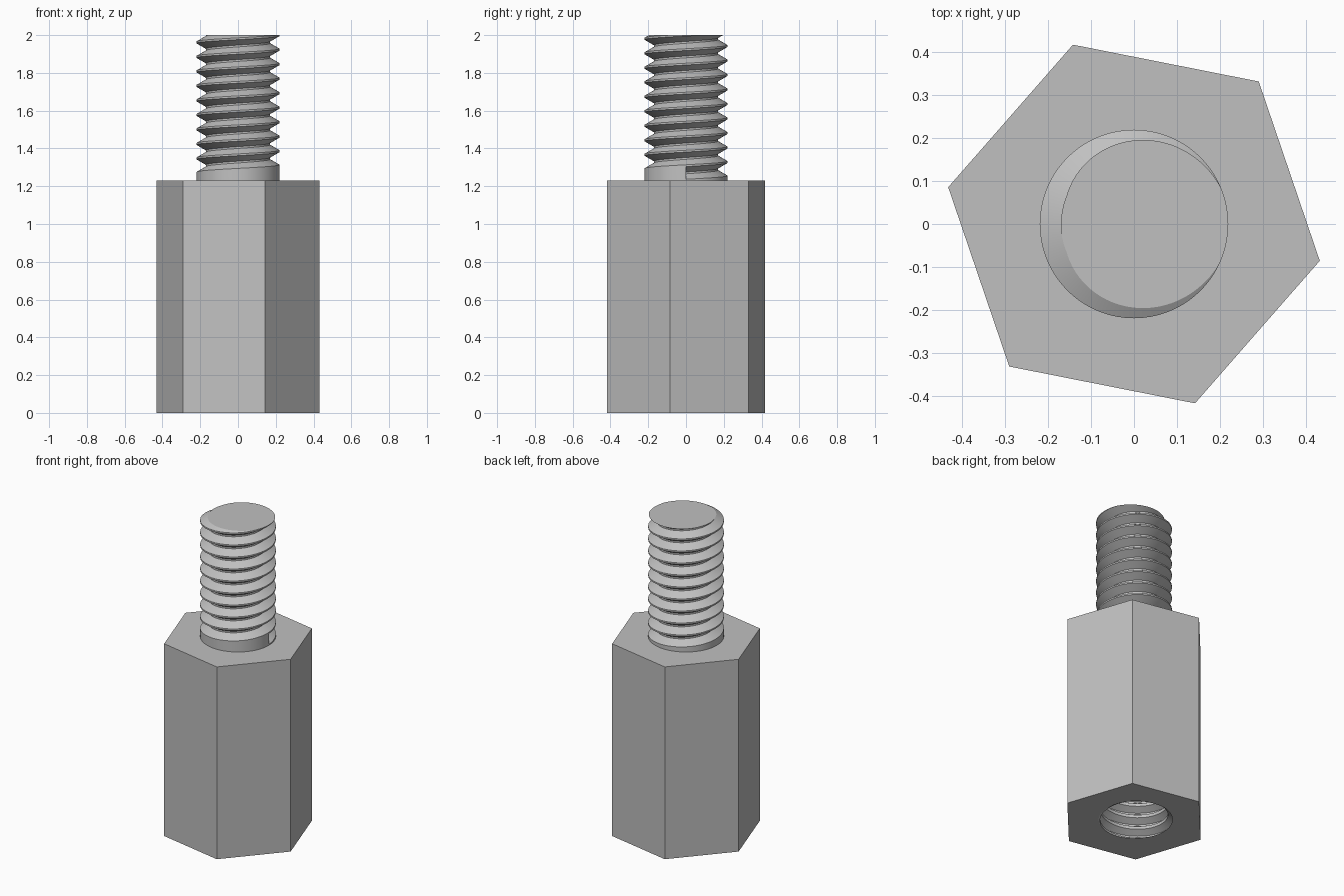
import bpy, bmesh
from math import cos, sin, tau, radians

cube = bpy.data.objects.get("Cube")
if cube:
    bpy.data.objects.remove(cube, do_unlink=True)

SEG = 72            # steps per thread turn
PITCH = 0.0768
BODY_TOP, TOP = 1.23, 2.0

steel = bpy.data.materials.new("grey_metal")
steel.use_nodes = True
colour = (0.53, 0.53, 0.53, 1)
steel.diffuse_color = colour
steel.node_tree.nodes["Principled BSDF"].inputs["Base Color"].default_value = colour


def polar(r, a, z):
    return (r * cos(a), r * sin(a), z)


def helix(bm, land_r, groove_r, land, floor, z0, turns):
    """Helical groove between lands; z0 is the lower groove edge at angle 0."""
    width = PITCH - land
    slope = (width - floor) / 2
    profile = [(land_r, 0), (groove_r, slope),
               (groove_r, slope + floor), (land_r, width)]
    count = turns * SEG
    rows = []
    for i in range(count + 1):
        a = tau * (i % SEG) / SEG
        rows.append([bm.verts.new(polar(r, a, z0 + PITCH * i / SEG + dz))
                     for r, dz in profile])
    for i in range(count):
        for j in range(3):
            bm.faces.new((rows[i][j], rows[i + 1][j],
                          rows[i + 1][j + 1], rows[i][j + 1]))
        if i + SEG < count:
            bm.faces.new((rows[i][3], rows[i + 1][3],
                          rows[i + 1 + SEG][0], rows[i + SEG][0]))
    return rows


def trim(bm, z, up):
    """Cut away everything beyond height z and return the rim edges."""
    bmesh.ops.bisect_plane(bm, geom=bm.verts[:] + bm.edges[:] + bm.faces[:],
                           dist=1e-6, plane_co=(0, 0, z),
                           plane_no=(0, 0, up), clear_outer=True)
    return [e for e in bm.edges if e.is_boundary
            and all(abs(v.co.z - z) < 1e-4 for v in e.verts)]


def finish(bm, name):
    bmesh.ops.recalc_face_normals(bm, faces=bm.faces[:])
    mesh = bpy.data.meshes.new(name)
    bm.to_mesh(mesh)
    bm.free()
    mesh.materials.append(steel)
    obj = bpy.data.objects.new(name, mesh)
    bpy.context.collection.objects.link(obj)
    bpy.ops.object.select_all(action='DESELECT')
    obj.select_set(True)
    bpy.context.view_layer.objects.active = obj
    bpy.ops.object.shade_smooth_by_angle(angle=radians(30))


# Threaded stud: plain collar, abrupt thread start, flat cut top
bm = bmesh.new()
radius, land = 0.2195, PITCH / 8
start = TOP - 10 * PITCH + land / 2
rows = helix(bm, radius, 0.17, land, PITCH / 8, start, 12)
base = [bm.verts.new(polar(radius, tau * i / SEG, BODY_TOP)) for i in range(SEG)]
for i in range(SEG - 1):
    bm.faces.new((base[i], base[i + 1], rows[i + 1][0], rows[i][0]))
bm.faces.new((base[-1], base[0], rows[0][0], rows[0][3],
              rows[SEG][0], rows[SEG - 1][0]))
bm.faces.new(rows[0])
bmesh.ops.edgeloop_fill(bm, edges=trim(bm, TOP, 1))
bm.faces.new(base)
finish(bm, "threaded_stud")

# Hexagonal body with a threaded blind hole in its underside
bm = bmesh.new()
depth, land, floor = 0.8, PITCH / 4, PITCH / 8
groove_angle = radians(75)
start = -3 * PITCH - PITCH * groove_angle / tau - (PITCH - land) / 2
helix(bm, 0.197, 0.237, land, floor, start, 17)
bmesh.ops.edgeloop_fill(bm, edges=trim(bm, depth, 1))
rim = trim(bm, 0, -1)
angles = [radians(60 * k - 11.2) for k in range(6)]
low, high = [[bm.verts.new(polar(0.441, a, z)) for a in angles]
             for z in (0, BODY_TOP)]
bm.faces.new(high)
for k in range(6):
    n = (k + 1) % 6
    bm.faces.new((low[k], low[n], high[n], high[k]))
outline = [bm.edges.get((low[k], low[(k + 1) % 6])) for k in range(6)]
bmesh.ops.triangle_fill(bm, edges=rim + outline, use_beauty=True,
                        normal=(0, 0, -1))
finish(bm, "hex_body")
